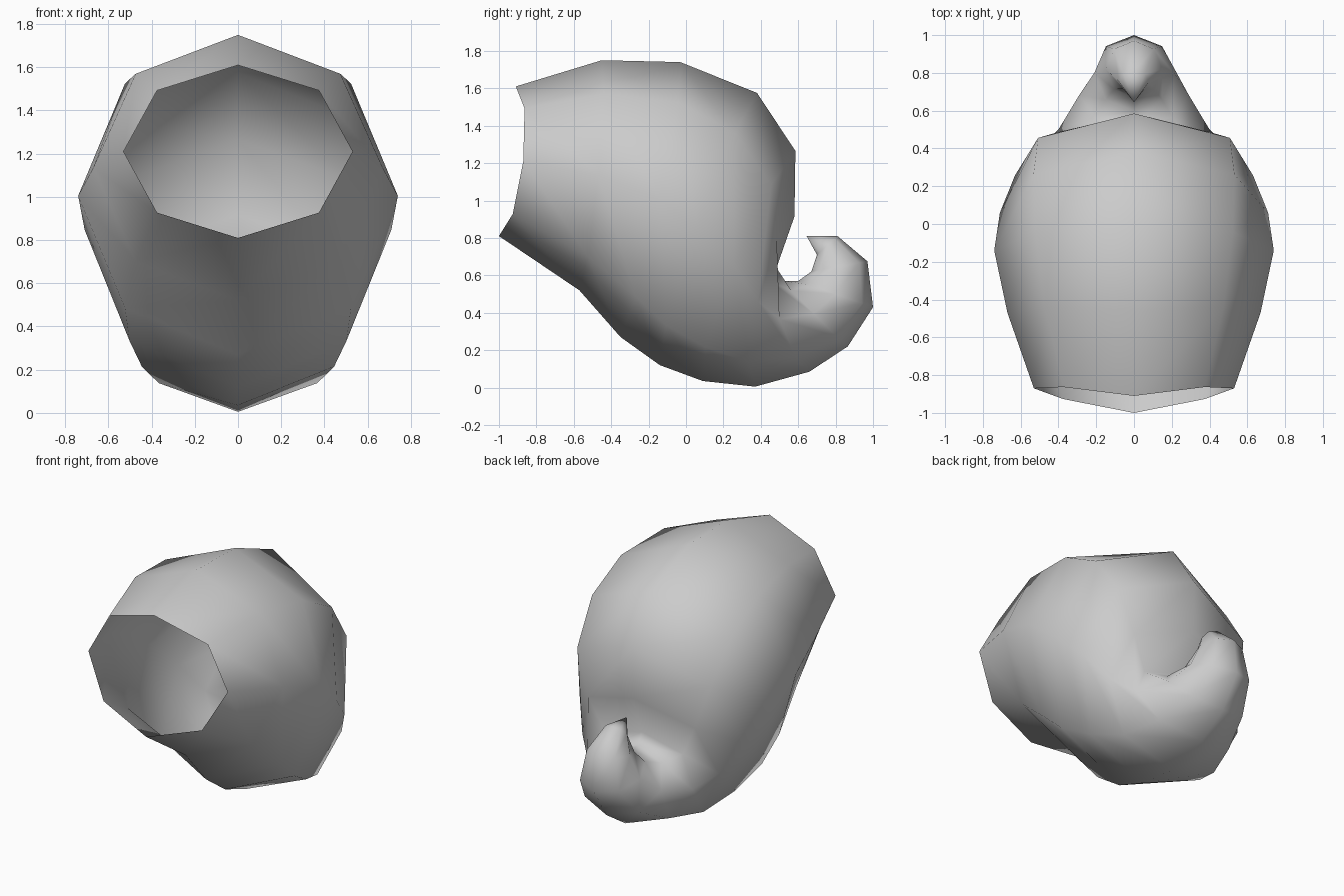
import bpy
import bmesh
from math import sin, cos, pi
from mathutils import Vector

default_cube = bpy.data.objects.get("Cube")
if default_cube:
    bpy.data.objects.remove(default_cube, do_unlink=True)

SIDES = 8

# Cross-sections from mouth to tail:
# upper edge (y, z), lower edge (y, z), half width, flank shift in y, shoulder fullness
sections = [
    ((-.91, 1.61), (-1, .81), .53, .085, 1),
    ((-.45, 1.75), (-.57, .52), .67, .04, 1),
    ((-.03, 1.74), (-.35, .27), .74, .05, 1),
    ((.38, 1.575), (-.14, .12), .71, -.06, 1.06),
    ((.585, 1.265), (.09, .035), .63, -.08, 1.14),
    ((.58, .915), (.37, .005), .52, -.09, 1.1),
    ((.48, .645), (.66, .085), .4, -.07, 1.05),
    ((.52, .57), (.865, .22), .29, -.01, 1),
    ((.6, .57), (1, .43), .21, 0, 1),
    ((.67, .62), (.97, .675), .15, 0, 1),
    ((.7, .71), (.81, .81), .08, 0, 1),
]
tail_tip = (0, .645, .81)


def section_points(upper, lower, half_width, shift, fullness):
    """Octagonal loop whose flanks are pushed along y from its own plane."""
    upper, lower = Vector((0, *upper)), Vector((0, *lower))
    middle, reach = (upper + lower) / 2, (upper - lower) / 2
    for i in range(SIDES):
        angle = 2 * pi * i / SIDES
        across, along = sin(angle), cos(angle)
        shoulder = 0 < along and abs(across) < .9
        point = middle + reach * along
        point.x = half_width * across * (fullness if shoulder else 1)
        point.y += shift * abs(across)
        yield point


def make_material(name, colour):
    material = bpy.data.materials.new(name)
    material.use_nodes = True
    material.diffuse_color = colour
    shader = next(n for n in material.node_tree.nodes if n.type == 'BSDF_PRINCIPLED')
    shader.inputs["Base Color"].default_value = colour
    return material


# Curled shell, open at the mouth and closed at the tail tip
bm = bmesh.new()
loops = [[bm.verts.new(p) for p in section_points(*s)] for s in sections]
for near, far in zip(loops, loops[1:]):
    for i in range(SIDES):
        j = (i + 1) % SIDES
        bm.faces.new((near[i], near[j], far[j], far[i]))
tip = bm.verts.new(tail_tip)
for i in range(SIDES):
    bm.faces.new((loops[-1][i], loops[-1][(i + 1) % SIDES], tip))
bmesh.ops.recalc_face_normals(bm, faces=bm.faces[:])

# Keep the outside facing outwards: the tail tip closes towards the front
bm.normal_update()
crown = max(bm.faces, key=lambda f: f.calc_center_median().z)
if crown.normal.z < 0:
    bmesh.ops.reverse_faces(bm, faces=bm.faces[:])
for face in bm.faces:
    face.smooth = True

mesh = bpy.data.meshes.new("curled_shell")
bm.to_mesh(mesh)
bm.free()
mesh.materials.append(make_material("plain grey", (.6, .6, .6, 1)))
shell = bpy.data.objects.new("curled_shell", mesh)
bpy.context.scene.collection.objects.link(shell)
